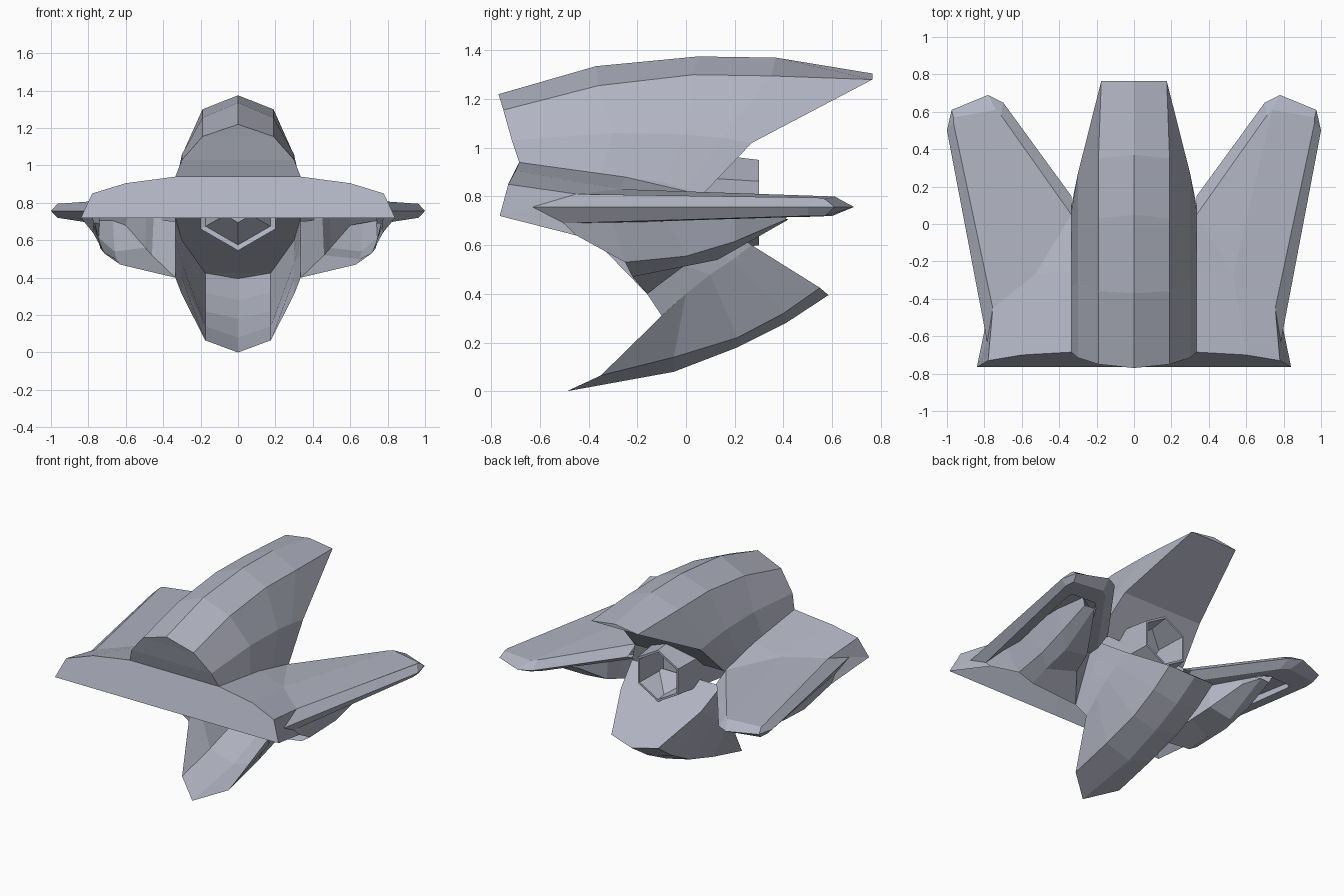
import bpy
import bmesh
import math

default_cube = bpy.data.objects.get("Cube")
if default_cube:
    bpy.data.objects.remove(default_cube, do_unlink=True)

# One blue-grey paint for every part
paint = bpy.data.materials.new("blue_grey_paint")
paint.use_nodes = True
colour = (.44, .455, .54, 1)
paint.diffuse_color = colour
shader = next(n for n in paint.node_tree.nodes if n.type == 'BSDF_PRINCIPLED')
shader.inputs["Base Color"].default_value = colour
shader.inputs["Roughness"].default_value = .6


def build(name, faces, mirrored=True):
    """Make a flat shaded panel object from faces given as point lists."""
    bm = bmesh.new()
    for points in faces:
        bm.faces.new([bm.verts.new(point) for point in points])
    bmesh.ops.remove_doubles(bm, verts=bm.verts, dist=.0005)
    bmesh.ops.recalc_face_normals(bm, faces=bm.faces)
    mesh = bpy.data.meshes.new(name)
    bm.to_mesh(mesh)
    bm.free()
    mesh.materials.append(paint)
    part = bpy.data.objects.new(name, mesh)
    bpy.context.collection.objects.link(part)
    if mirrored:
        mirror = part.modifiers.new("mirror", 'MIRROR')
        mirror.use_clip = True
    return part


def loft(rows, closed=False):
    """Return the quads between neighbouring rows of points."""
    quads = []
    for upper, lower in zip(rows, rows[1:]):
        count = len(upper)
        for i in range(count if closed else count - 1):
            j = (i + 1) % count
            quads.append([upper[i], upper[j], lower[j], lower[i]])
    return quads


def at_width(width, profile):
    return [(width, y, z) for y, z in profile]


def end_cap(rows, index):
    """Close one end of a half hull straight across to the middle."""
    edge = [row[index] for row in rows]
    middle = [(0, y, z) for x, y, z in edge]
    strips = [[edge[0], edge[1], middle[1]]]
    return strips + loft([edge[1:], middle[1:]])


# Upper hull: ridge, shoulder, flank and foot lines, front to back
upper_rows = [
    at_width(0, [(-.77, 1.22), (-.37, 1.335), (.05, 1.375), (.37, 1.37), (.765, 1.305)]),
    at_width(.19, [(-.75, 1.155), (-.36, 1.255), (.03, 1.3), (.35, 1.295)]) + [(.175, .765, 1.28)],
    at_width(.30, [(-.715, 1.03), (-.3, 1.06), (0, 1.055), (.15, 1.04), (.27, 1.02)]),
    at_width(.335, [(-.685, .94), (-.35, .89), (-.1, .86), (0, .83), (.07, .81)]),
]
build("upper_hull", loft(upper_rows) + end_cap(upper_rows, 0) + end_cap(upper_rows, -1))

# Lower hull: keel to top line, open at the front like a scoop
lower_rows = [
    at_width(0, [(-.49, 0), (-.05, .08), (.21, .18), (.41, .28), (.585, .395)]),
    at_width(.175, [(-.35, .065), (-.05, .14), (.21, .22), (.4, .32), (.55, .425)]),
    at_width(.30, [(-.1, .31), (0, .4), (.1, .48), (.19, .54), (.27, .6)]),
    at_width(.335, [(-.16, .4), (-.1, .45), (-.02, .52), (.03, .62), (.1, .72)]),
]
build("lower_hull", loft(lower_rows) + end_cap(lower_rows, -1))

# Side walls joining the two hulls
build("hull_side_wall", loft([upper_rows[-1], lower_rows[-1]]))

# Broad front plate and the shoulders behind it
front_edge = [(.335, -.685, .94), (.6, -.70, .905), (.78, -.73, .85), (.84, -.765, .72)]
shoulder = [(.335, -.25, .88), (.53, -.27, .83), (.755, -.45, .81), (.785, -.63, .757)]
build("front_plate", [[(0, -.685, .94)] + front_edge + [(0, -.765, .72)]])
build("wing_shoulder", loft([front_edge, shoulder]))

# Swept wing: top deck, bevelled rim and a recessed underside
deck_edge = [(.335, .05, .81), (.71, .58, .8), (.74, .61, .8),
             (.965, .57, .79), (.965, .54, .795), shoulder[2]]
rim_edge = [(x, y, .757) for x, y in
            [(.335, .15), (.7, .65), (.78, .69), (.975, .61), (1, .5), (.785, -.63)]]
belly_edge = [(.335, .05, .71), (.7, .56, .72), (.75, .6, .72),
              (.96, .57, .72), (.965, .5, .72), (.77, -.5, .69)]
recess_lip = [(.335, -.1, .7), (.65, .41, .715), (.7, .46, .715),
              (.87, .45, .715), (.88, .42, .715), (.74, -.35, .69)]
recess_floor = [(x, y, .75) for x, y, z in recess_lip]
deck = [
    [shoulder[0], shoulder[1], deck_edge[0]],
    [shoulder[1], deck_edge[2], deck_edge[1], deck_edge[0]],
    [shoulder[1], deck_edge[5], deck_edge[4], deck_edge[3], deck_edge[2]],
]
build("wing", deck + loft([deck_edge, rim_edge, belly_edge, recess_lip, recess_floor])
      + [recess_floor])

# Scoop under each wing: outer wall, belly strip and inner wall, open in front
scoop_rows = [
    [(.78, -.3, .7), (.715, -.25, .53), (.63, -.22, .47), (.335, -.16, .4), (.335, -.02, .72)],
    [(.78, -.1, .75), (.735, 0, .555), (.65, -.07, .5), (.46, 0, .52), (.45, .06, .75)],
    [(.79, .2, .75), (.745, .2, .615), (.66, .13, .54), (.495, .14, .56), (.49, .14, .75)],
    [(.76, .42, .75), (.74, .41, .705), (.67, .42, .705), (.6, .32, .68), (.59, .31, .75)],
]
mouth_corner = (.775, -.45, .64)
cheek = [
    [front_edge[3], mouth_corner, belly_edge[-1]],
    [front_edge[3], belly_edge[-1], shoulder[3]],
    [mouth_corner, scoop_rows[0][1], scoop_rows[0][0], belly_edge[-1]],
]
build("wing_scoop", loft(scoop_rows) + [scoop_rows[-1]] + cheek)


# Six-sided engine duct with a nose cone in front and a hollow nozzle behind
def hexagon(y, radius):
    turns = [math.pi * (i / 3 + .5) for i in range(6)]
    return [(radius * math.cos(a), y, .775 + radius * math.sin(a)) for a in turns]


duct = [hexagon(y, radius) for y, radius in
        [(-.28, .08), (-.14, .2), (-.15, .23), (.3, .175), (.3, .16), (.08, .13)]]
build("engine_duct", loft(duct, closed=True) + [duct[0], duct[-1]], mirrored=False)
